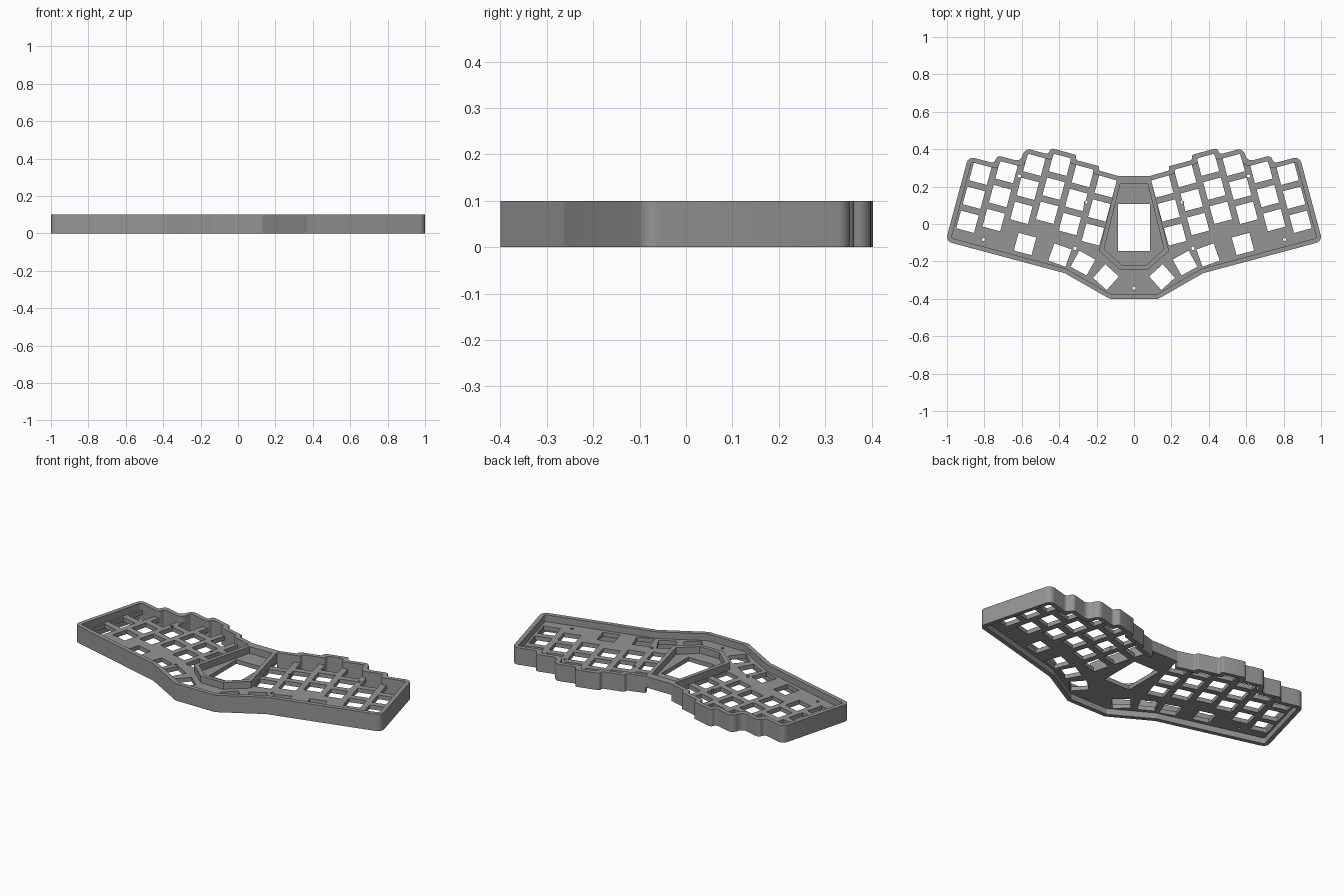
import bpy, bmesh, math
from mathutils import Vector, Matrix

if "Cube" in bpy.data.objects:
    bpy.data.objects.remove(bpy.data.objects["Cube"])

TILT = math.radians(15)
PITCH, HOLE, MARGIN = 0.133, 0.049, 0.073
WALL, HEIGHT = 0.025, 0.1
PLATE_LOW, PLATE_HIGH = 0.035, 0.06

grey = bpy.data.materials.new("case grey")
grey.diffuse_color = (0.3, 0.3, 0.3, 1)
grey.use_nodes = True
grey.node_tree.nodes["Principled BSDF"].inputs["Base Color"].default_value = grey.diffuse_color


def tilt(a, b):
    """Hand-local coordinates to case coordinates."""
    return Matrix.Rotation(TILT, 2) @ Vector((a, b))


def mirror(points):
    return [Vector((-p.x, p.y)) for p in reversed(points)]


def offset(path, d):
    """Shift an open clockwise path inwards by d, keeping its corners sharp."""
    dirs = [(q - p).normalized() for p, q in zip(path, path[1:])]
    norms = [Vector((e.y, -e.x)) for e in dirs]
    result = [path[0] + norms[0] * d]
    for i in range(1, len(path) - 1):
        n1, n2 = norms[i - 1], norms[i]
        result.append(path[i] + (n1 + n2) * (d / (1 + n1.dot(n2))))
    return result + [path[-1] + norms[-1] * d]


def rounded(path, radius, shrink=0.0, steps=6):
    """Round the inner corners of an open path with arcs."""
    result = [path[0]]
    for p, c, q in zip(path, path[1:], path[2:]):
        u, v = (p - c), (q - c)
        room = 0.49 * min(u.length, v.length)
        u.normalize()
        v.normalize()
        turn = math.pi - u.angle(v)
        if turn < 0.02:
            continue
        convex = (-u).cross(v) < 0
        r = max(0.006, radius - shrink if convex else radius + shrink)
        t = min(r * math.tan(turn / 2), room)
        r = t / math.tan(turn / 2)
        centre = c + (u + v).normalized() * math.hypot(r, t)
        start = c + u * t - centre
        sign = -1 if convex else 1
        for k in range(steps + 1):
            result.append(centre + Matrix.Rotation(sign * turn * k / steps, 2) @ start)
    return result + [path[-1]]


def square(centre, angle, size=HOLE):
    rot = Matrix.Rotation(angle, 2)
    return [centre + rot @ Vector((x * size, y * size))
            for x, y in ((-1, -1), (1, -1), (1, 1), (-1, 1))]


def circle(centre, r=0.009, n=12):
    return [centre + Vector((r * math.cos(k * math.tau / n), r * math.sin(k * math.tau / n)))
            for k in range(n)]


def slab(name, loops, z0, z1):
    """Extrude closed loops; loops inside the first become openings."""
    curve = bpy.data.curves.new(name, 'CURVE')
    curve.dimensions = '2D'
    curve.fill_mode = 'BOTH'
    curve.extrude = (z1 - z0) / 2
    for loop in loops:
        spline = curve.splines.new('POLY')
        spline.points.add(len(loop) - 1)
        for pt, co in zip(spline.points, loop):
            pt.co = (co.x, co.y, 0, 1)
        spline.use_cyclic_u = True
    temp = bpy.data.objects.new(name + "_curve", curve)
    bpy.context.collection.objects.link(temp)
    graph = bpy.context.evaluated_depsgraph_get()
    mesh = bpy.data.meshes.new_from_object(temp.evaluated_get(graph))
    bpy.data.objects.remove(temp)
    bpy.data.curves.remove(curve)
    bm = bmesh.new()
    bm.from_mesh(mesh)
    bmesh.ops.remove_doubles(bm, verts=bm.verts, dist=1e-5)
    bmesh.ops.translate(bm, verts=bm.verts, vec=(0, 0, (z0 + z1) / 2))
    bmesh.ops.recalc_face_normals(bm, faces=bm.faces)
    bm.to_mesh(mesh)
    bm.free()
    mesh.materials.clear()
    mesh.materials.append(grey)
    obj = bpy.data.objects.new(name, mesh)
    bpy.context.collection.objects.link(obj)
    bpy.ops.object.select_all(action='DESELECT')
    obj.select_set(True)
    bpy.context.view_layer.objects.active = obj
    bpy.ops.object.shade_smooth_by_angle(angle=math.radians(30))
    return obj


# Staggered key columns, inner to outer: height of the top key in each
tops = [0.155, 0.177, 0.204, 0.168, 0.092, 0.047]
cols = [0.198 + PITCH * i for i in range(6)]

# Right half of the case outline, stepping along the column tops
half = [Vector((0.086, 0.257))]
for i in range(5):
    rising = tops[i + 1] > tops[i]
    a = cols[i + 1] - MARGIN if rising else cols[i] + MARGIN
    half += [tilt(a, tops[i] + MARGIN), tilt(a, tops[i + 1] + MARGIN)]
half += [tilt(0.949, tops[5] + MARGIN), tilt(0.949, -0.35),
         Vector((0.37, -0.263)), Vector((0.13, -0.4))]
outline = half + mirror(half)

# Outer wall, open at the back for the connector
outer = rounded(outline, 0.035)
inner = rounded(offset(outline, WALL), 0.035, WALL)
slab("outer_wall", [outer + inner[::-1]], 0, HEIGHT)

# Key plate openings: three rows per column, lower key, thumb keys, screw holes
openings = []
for a, top in zip(cols, tops):
    for row in range(3):
        openings.append(square(tilt(a, top - PITCH * row), TILT))
openings.append(square(tilt(0.535, -0.254), TILT))
for x, y, deg in ((0.396, -0.166, 20), (0.273, -0.209, 29), (0.15, -0.284, 42)):
    openings.append(square(Vector((x, y)), math.radians(deg)))
for x, y in ((0.805, -0.083), (0.315, -0.13), (0.613, 0.257), (0.258, 0.117)):
    openings.append(circle(Vector((x, y))))
openings += [mirror(loop) for loop in openings]
openings.append(circle(Vector((0, -0.343))))
# Display window
openings.append([Vector(p) for p in ((-0.086, -0.144), (0.086, -0.144),
                                     (0.086, 0.107), (-0.086, 0.107))])
plate_edge = rounded(offset(outline, 0.015), 0.035, 0.015)
slab("key_plate", [plate_edge] + openings, PLATE_LOW, PLATE_HIGH)

# Raised frame around the display bay, bridging the back wall
frame_out = [Vector(p) for p in ((0.086, 0.257), (0.187, -0.145), (0.075, -0.243))]
frame_in = [Vector(p) for p in ((0.074, 0.213), (0.16, -0.134), (0.064, -0.22))]
slab("display_frame", [frame_out + mirror(frame_out), frame_in + mirror(frame_in)],
     PLATE_LOW, HEIGHT)
